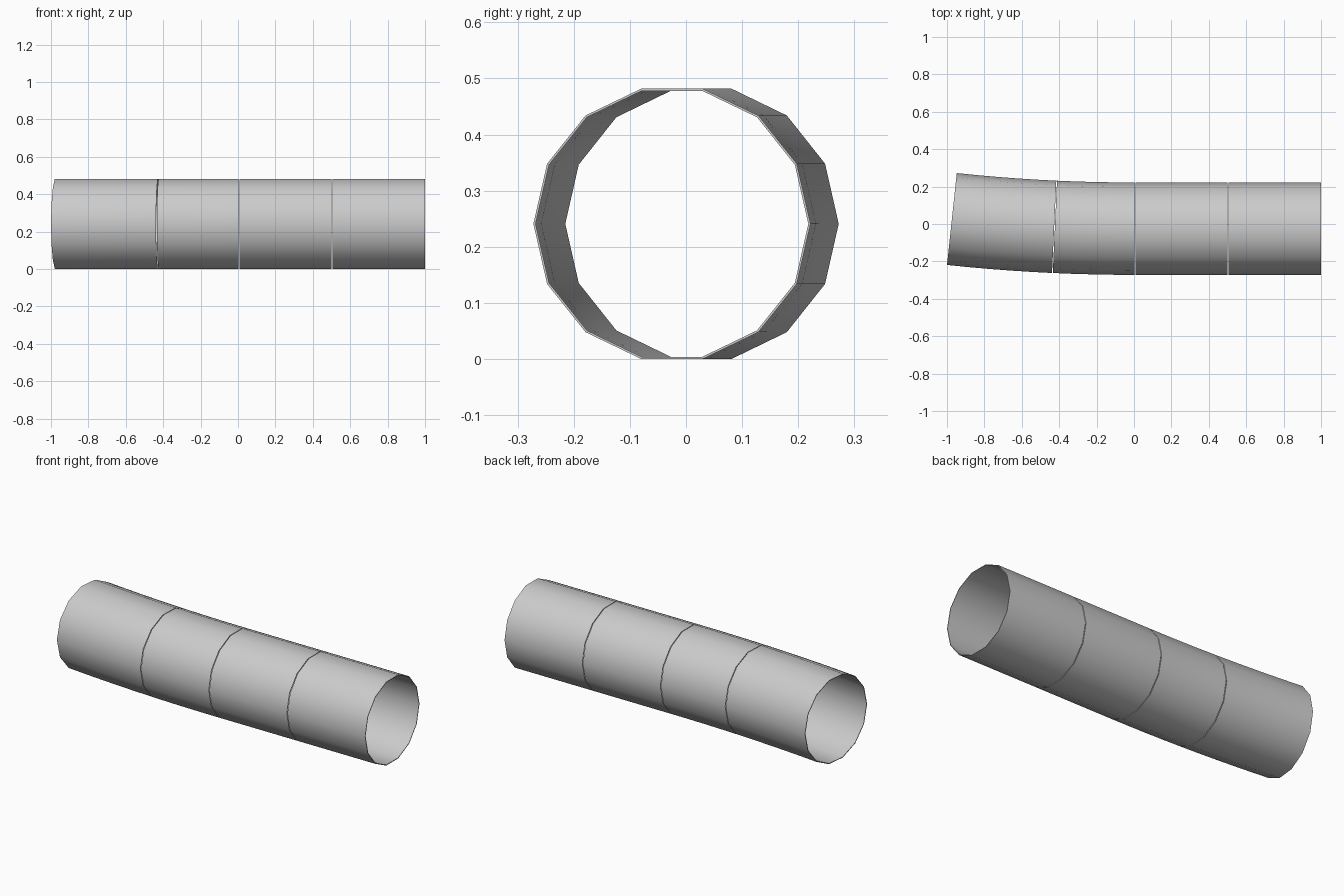
import bpy, bmesh, math

if "Cube" in bpy.data.objects:
    bpy.data.objects.remove(bpy.data.objects["Cube"])

SIDES, RADIUS, WALL = 14, 0.247, 0.004
HALF_Z = RADIUS * math.sin(math.pi / 2 - math.pi / 14)   # flat facets at top and bottom
Y0 = -0.025
BEND_R, BEND_END = 9.22, 0.1058


def ring(bm, s, r):
    """Ring of vertices at path position s: straight for s > 0, gentle bend for s < 0."""
    t = max(0.0, -s) / BEND_R
    cx = s if s > 0 else -BEND_R * math.sin(t)
    cy = Y0 + BEND_R * (1 - math.cos(t))
    verts = []
    for i in range(SIDES):
        a = 2 * math.pi * i / SIDES
        u = r * math.cos(a)
        verts.append(bm.verts.new((cx + u * math.sin(t), cy + u * math.cos(t),
                                   HALF_Z + r * math.sin(a))))
    return verts


def pipe_section(name, s0, s1, steps):
    bm = bmesh.new()
    stations = [s0 + (s1 - s0) * i / steps for i in range(steps + 1)]
    # closed loop of rings: along the outside, back along the inside
    loops = [ring(bm, s, RADIUS) for s in stations]
    loops += [ring(bm, s, RADIUS - WALL) for s in reversed(stations)]
    for a, b in zip(loops, loops[1:] + loops[:1]):
        for i in range(SIDES):
            j = (i + 1) % SIDES
            bm.faces.new((a[i], a[j], b[j], b[i]))
    bmesh.ops.recalc_face_normals(bm, faces=bm.faces)
    mesh = bpy.data.meshes.new(name)
    bm.to_mesh(mesh)
    bm.free()
    obj = bpy.data.objects.new(name, mesh)
    bpy.context.collection.objects.link(obj)
    bpy.ops.object.select_all(action='DESELECT')
    obj.select_set(True)
    bpy.context.view_layer.objects.active = obj
    bpy.ops.object.shade_smooth_by_angle(angle=math.radians(40))


# Four pipe sections separated by hairline seams
GAP = 0.002
pipe_section("straight_section_outer", 1.0, 0.503 + GAP, 1)
pipe_section("straight_section_inner", 0.503 - GAP, 0.006 + GAP, 1)
pipe_section("bent_section_inner", 0.006 - GAP, -0.425 + GAP, 4)
pipe_section("bent_section_outer", -0.425 - GAP, -BEND_R * BEND_END, 5)
